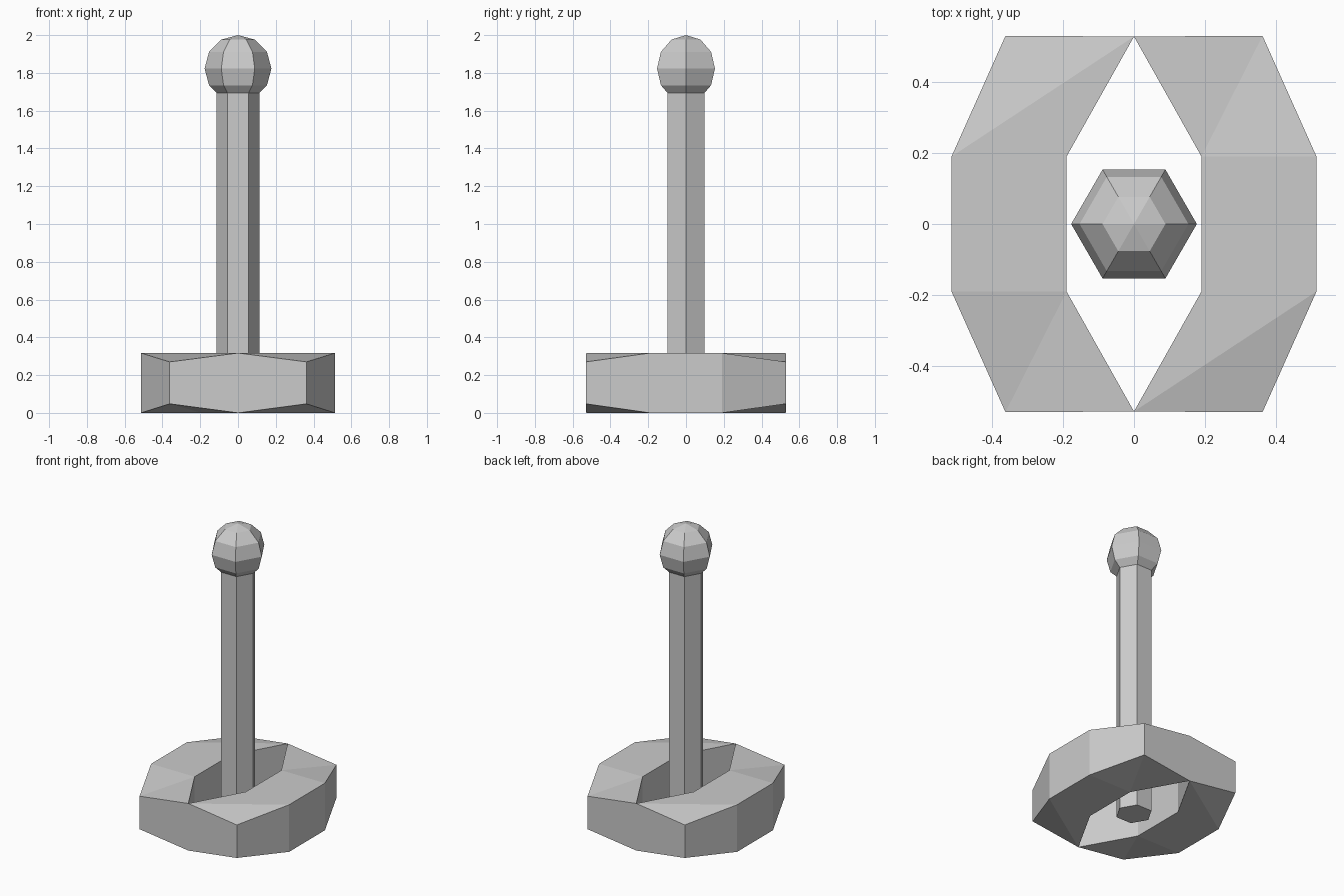
import bpy
from math import cos, sin, pi

if "Cube" in bpy.data.objects:
    bpy.data.objects.remove(bpy.data.objects["Cube"])


def make(name, verts, faces):
    mesh = bpy.data.meshes.new(name)
    mesh.from_pydata(verts, [], faces)
    mesh.update()
    obj = bpy.data.objects.new(name, mesh)
    bpy.context.collection.objects.link(obj)
    return obj


def lathe(name, profile, sides=6):
    """Revolve (radius, z) points, listed bottom to top, with end caps."""
    verts = [(r * cos(2 * pi * i / sides), r * sin(2 * pi * i / sides), z)
             for r, z in profile for i in range(sides)]
    faces = [tuple(range(sides))[::-1],
             tuple(range(len(verts) - sides, len(verts)))]
    for k in range(len(profile) - 1):
        for i in range(sides):
            j = (i + 1) % sides
            a, b = k * sides, (k + 1) * sides
            faces.append((a + i, a + j, b + j, b + i))
    return make(name, verts, faces)


# Stem: plain hexagonal post
lathe("stem", [(0.113, 0.0), (0.113, 1.71)])

# Knob: six-sided ball, 30 degree latitude steps
R, CZ = 0.177, 1.823
ball = [(max(R * cos(a), 0.0005), CZ + R * sin(a))
        for a in [pi / 6 * k for k in range(-3, 4)]]
lathe("knob", ball)

# Base: faceted ring whose hexagonal hole reaches the front and back walls
H, LOW, HIGH = 0.317, 0.048, 0.27
half = [  # (x, y, bottom z, top z): right half of the plan
    (0.0, -0.528, 0.0, H),
    (0.362, -0.53, LOW, HIGH),
    (0.514, -0.19, 0.0, H),
    (0.19, -0.19, 0.0, H),
    (0.0, 0.528, 0.0, H),
    (0.362, 0.53, LOW, HIGH),
    (0.514, 0.19, 0.0, H),
    (0.19, 0.19, 0.0, H),
]
tops = [(0, 1, 2), (0, 2, 3), (3, 2, 6, 7), (7, 6, 5), (7, 5, 4)]
walls = [(0, 1), (1, 2), (2, 6), (6, 5), (5, 4), (4, 7), (7, 3), (3, 0)]
faces = list(tops)
faces += [tuple(i + 8 for i in reversed(f)) for f in tops]
faces += [(b, a, a + 8, b + 8) for a, b in walls]

# The two halves are half-turn copies of each other
for name, s in (("base_right", 1), ("base_left", -1)):
    verts = [(s * x, s * y, t) for x, y, b, t in half]
    verts += [(s * x, s * y, b) for x, y, b, t in half]
    make(name, verts, [tuple(f) for f in faces])
